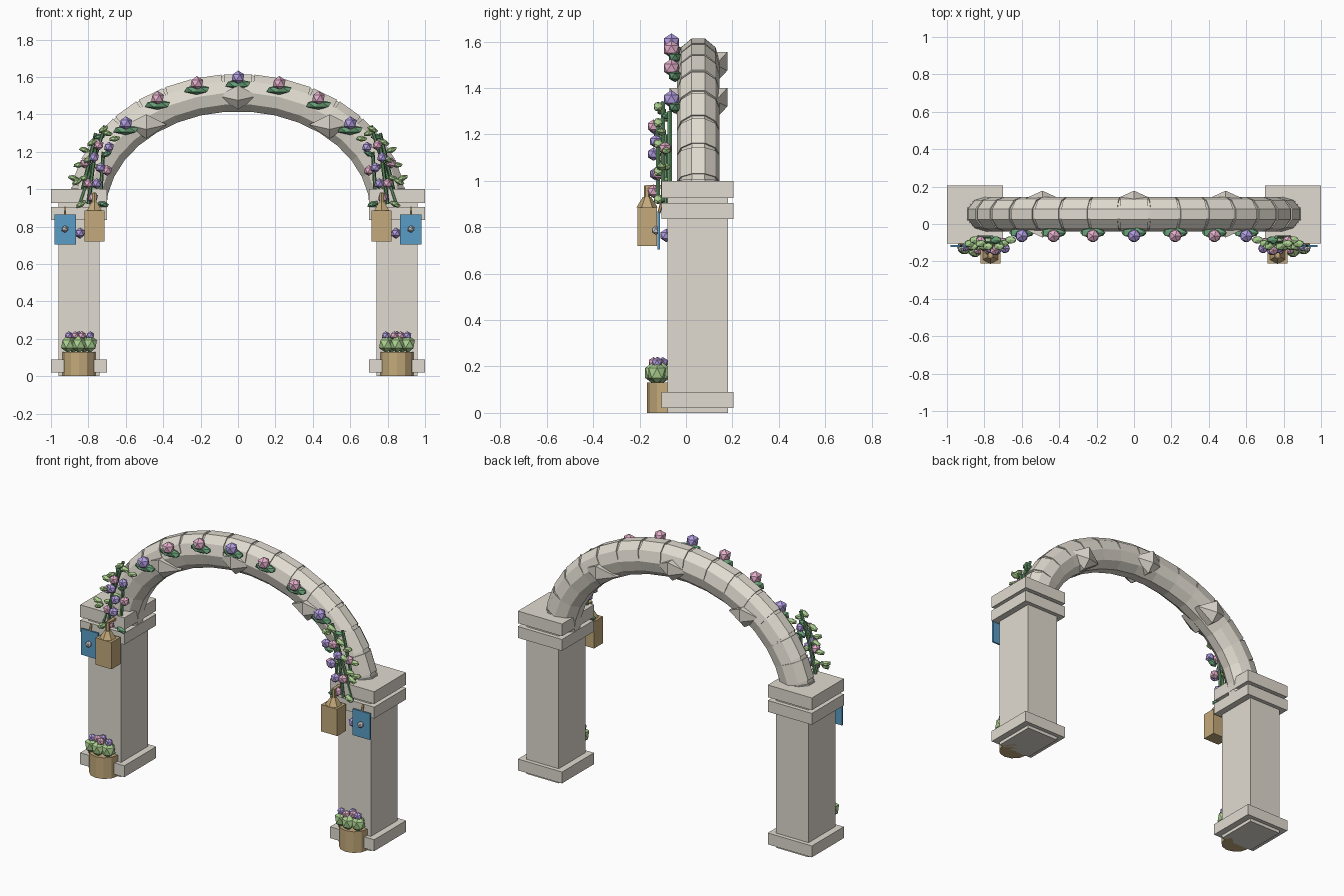
import bpy, bmesh, math
from mathutils import Vector, Matrix

if "Cube" in bpy.data.objects:
    bpy.data.objects.remove(bpy.data.objects["Cube"])

def mat(name, c):
    m = bpy.data.materials.new(name)
    m.diffuse_color = (*c, 1)
    m.use_nodes = True
    m.node_tree.nodes["Principled BSDF"].inputs["Base Color"].default_value = m.diffuse_color
    return m

STONE = mat("stone", (.75, .71, .63))
WOOD = mat("wood", (.55, .40, .20))
BLUE = mat("blue_plate", (.10, .34, .57))
STEM = mat("stem_green", (.12, .28, .13))
DARK = mat("dark_leaf", (.14, .36, .19))
LEAF = mat("light_leaf", (.41, .64, .28))
PINK = mat("pink", (.78, .43, .60))
PURPLE = mat("purple", (.46, .35, .78))
SILVER = mat("silver", (.66, .67, .69))

def finish(name, bm, m):
    bmesh.ops.recalc_face_normals(bm, faces=bm.faces)
    me = bpy.data.meshes.new(name)
    bm.to_mesh(me)
    bm.free()
    me.materials.append(m)
    ob = bpy.data.objects.new(name, me)
    bpy.context.collection.objects.link(ob)
    return ob

def mbox(name, s, x0, x1, y0, y1, z0, z1, m):
    a, b = sorted((s * x0, s * x1))
    lo, hi = Vector((a, y0, z0)), Vector((b, y1, z1))
    bm = bmesh.new()
    bmesh.ops.create_cube(bm, size=1)
    for v in bm.verts:
        v.co = Vector([v.co[i] * (hi[i] - lo[i]) + (hi[i] + lo[i]) / 2 for i in range(3)])
    return finish(name, bm, m)

def rod(name, a, b, r, m, n=6, r2=None, spin=0.0):
    a, b = Vector(a), Vector(b)
    d = b - a
    bm = bmesh.new()
    bmesh.ops.create_cone(bm, cap_ends=True, segments=n, radius1=r,
                          radius2=r if r2 is None else r2, depth=d.length)
    rot = d.to_track_quat('Z', 'Y').to_matrix().to_4x4()
    bmesh.ops.transform(bm, verts=bm.verts,
                        matrix=Matrix.Translation((a + b) / 2) @ rot @ Matrix.Rotation(spin, 4, 'Z'))
    return finish(name, bm, m)

def ball(name, c, r, m, tilt=0.0):
    r = r if isinstance(r, tuple) else (r, r, r)
    bm = bmesh.new()
    bmesh.ops.create_icosphere(bm, subdivisions=1, radius=1)
    bmesh.ops.transform(bm, verts=bm.verts, matrix=Matrix.Translation(c)
                        @ Matrix.Rotation(tilt, 4, 'Y') @ Matrix.Diagonal((*r, 1)))
    return finish(name, bm, m)

# Arch spine: half ellipse, angle measured from the crown
YC = .053
def spine(t):
    return Vector((.805 * math.sin(t), YC, .88 + .635 * math.cos(t)))

def normal(t):
    return Vector((math.sin(t) / .805, 0, math.cos(t) / .635)).normalized()

def tube(name, stations, ry, rn, m):
    """Ten-sided tube through (centre, outward normal) stations, flat side outwards."""
    bm = bmesh.new()
    rings = []
    for c, n in stations:
        ang = [math.radians(18 + 36 * j) for j in range(10)]
        rings.append([bm.verts.new(c + n * rn * math.cos(k) + Vector((0, ry * math.sin(k), 0))) for k in ang])
    for r0, r1 in zip(rings, rings[1:]):
        for j in range(10):
            bm.faces.new((r0[j], r0[(j + 1) % 10], r1[(j + 1) % 10], r1[j]))
    bm.faces.new(rings[0])
    bm.faces.new(rings[-1])
    return finish(name, bm, m)

# Straight voussoirs, opening V-shaped joints on the outside
h = math.radians(90 / 17)
for i in range(17):
    t = (i - 8) * 2 * h
    a, b = spine(t - h), spine(t + h)
    shift = (spine(t) - (a + b) / 2) * .6
    n = normal(t)
    tube("arch_block", [(a + shift, n), (b + shift, n)], .092, .105, STONE)

# Continuous core inside the blocks, closing the joints
angles = [math.radians(-90 + i * 3.75) for i in range(49)]
tube("arch_core", [(spine(t), normal(t)) for t in angles], .087, .1, STONE)

# Faceted boss stones poking out at front and back
for x, z in ((0, 1.51), (-.49, 1.355), (.49, 1.355)):
    bm = bmesh.new()
    for y in (-.125, .125):
        for dz in (-.035, .045):
            bm.verts.new((x, YC + y, z + dz))
        for dx in (-.11, .11):
            bm.verts.new((x + dx, YC + y * .6, z - .01))
        bm.verts.new((x, YC + y * .62, z - .085))
    bmesh.ops.convex_hull(bm, input=bm.verts)
    finish("boss_stone", bm, STONE)

# Blossoms along the front of the arch
for x, z, m in ((0, 1.597, PURPLE), (.22, 1.567, PINK), (.43, 1.487, PINK), (.60, 1.352, PURPLE)):
    for s in ((1, -1) if x else (1,)):
        ball("arch_leaf", (s * x, -.047, z - .035), (.075, .03, .027), DARK)
        ball("arch_blossom", (s * x, -.063, z), .038, m)

for s in (-1, 1):
    # Pillar with base and two-step capital
    mbox("pillar", s, .74, .96, -.08, .18, 0, .95, STONE)
    mbox("pillar_base", s, .70, 1.0, -.105, .205, .02, .09, STONE)
    mbox("capital_lower", s, .70, 1.0, -.105, .205, .835, .905, STONE)
    mbox("capital_upper", s, .70, 1.0, -.105, .205, .925, 1.0, STONE)

    # Planter with bush and small flowers
    rod("planter", (s * .85, -.08, 0), (s * .85, -.08, .13), .088, WOOD, 12)
    for dx, y in ((-.058, -.125), (0, -.14), (.058, -.125), (-.03, -.105), (.03, -.105)):
        ball("planter_bush", (s * (.85 + dx), y, .172), (.042, .042, .048), LEAF)
    for dx, y, m in ((-.06, -.125, PURPLE), (-.015, -.14, PINK), (.02, -.12, PINK),
                     (.055, -.125, PURPLE), (0, -.1, PURPLE)):
        ball("planter_flower", (s * (.85 + dx), y, .217), .024, m)

    # Hanging wooden lantern
    mbox("lantern_box", s, .713, .822, -.21, -.125, .72, .885, WOOD)
    rod("lantern_roof", (s * .768, -.168, .885), (s * .768, -.168, .93), .046, WOOD, 6, .018)
    rod("lantern_neck", (s * .768, -.168, .92), (s * .768, -.168, .98), .013, WOOD, 6)
    mbox("lantern_hook", s, .758, .778, -.17, -.10, .968, .982, WOOD)

    # Blue plate with stud and hanger
    mbox("blue_plate", s, .866, .982, -.122, -.112, .705, .866, BLUE)
    ball("plate_stud", (s * .925, -.13, .787), .02, SILVER)
    rod("plate_hanger", (s * .925, -.117, .86), (s * .925, -.105, .905), .007, WOOD, 6)

    # Climbing stems
    for x0, z0, x1, z1, y in ((.85, .91, .71, 1.34, -.10), (.80, .92, .76, 1.24, -.12),
                              (.74, .90, .72, 1.20, -.085), (.84, .96, .76, 1.30, -.07)):
        rod("vine_stem", (s * x0, y, z0), (s * x1, y, z1), .010, STEM, 6)

    # Vine leaves
    for i, (x, z) in enumerate(((.72, 1.32), (.66, 1.27), (.70, 1.30), (.78, 1.25), (.74, 1.28),
                                (.82, 1.21), (.80, 1.16), (.85, 1.13), (.75, 1.12), (.70, 1.19),
                                (.82, 1.06), (.88, 1.06), (.86, 1.04), (.76, 1.0), (.72, .92), (.84, .92))):
        y = (-.12, -.085, -.105)[i % 3]
        ball("vine_leaf", (s * x, y, z), (.034, .022, .016), DARK if i % 5 == 4 else LEAF,
             s * (.5 - .4 * (i % 3)))

    # Vine flowers
    for x, z, y, m in ((.745, 1.235, -.14, PINK), (.69, 1.225, -.13, PURPLE), (.82, 1.14, -.09, PINK),
                       (.735, 1.115, -.14, PURPLE), (.80, 1.03, -.12, PINK), (.755, 1.03, -.13, PURPLE),
                       (.70, 1.10, -.10, PINK), (.85, .97, -.075, PINK), (.775, .955, -.14, PINK),
                       (.77, 1.17, -.13, PURPLE), (.845, .765, -.085, PURPLE)):
        ball("vine_flower", (s * x, y, z), .029, m)
